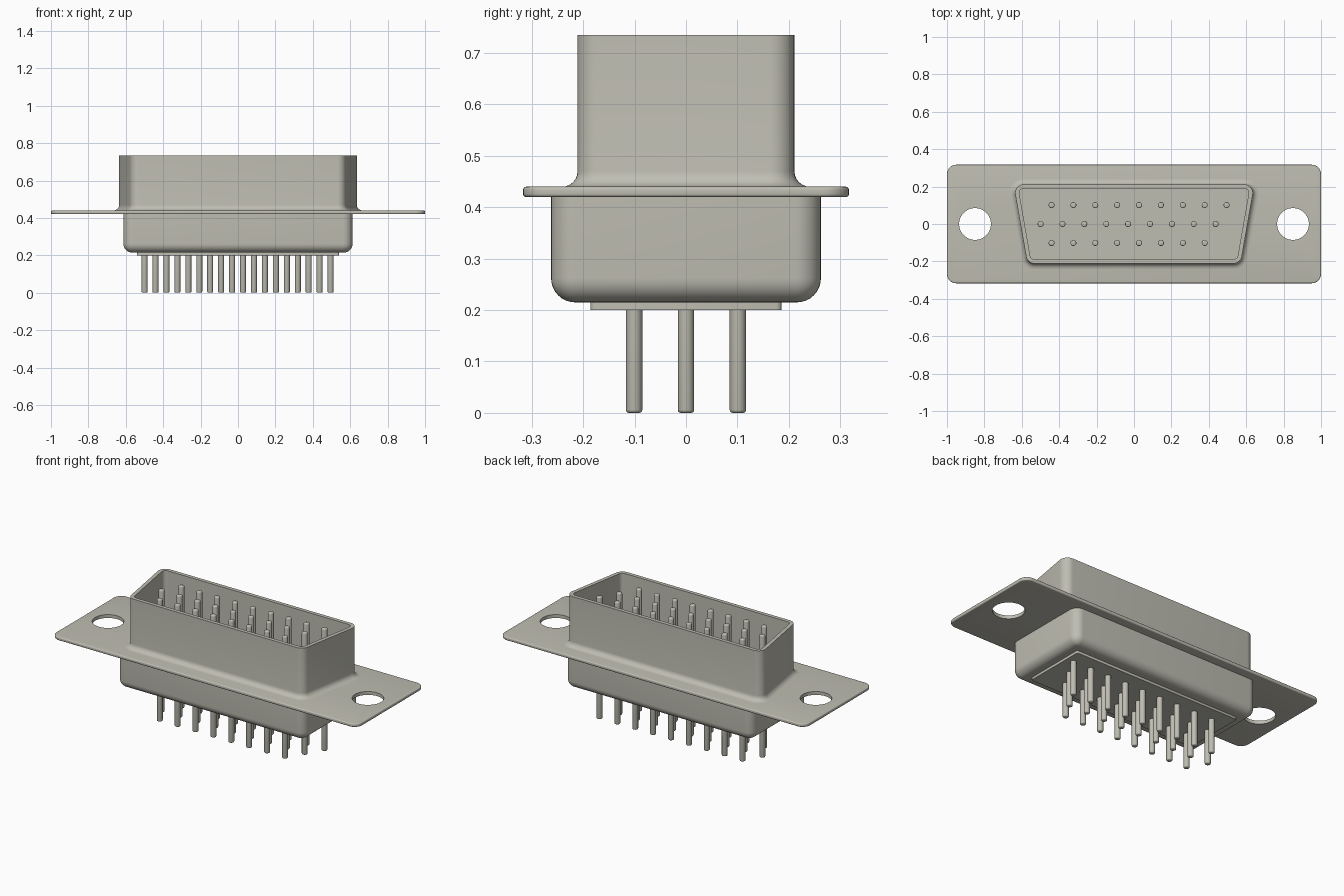
import bpy, bmesh, math
from mathutils import Vector

cube = bpy.data.objects.get("Cube")
if cube:
    bpy.data.objects.remove(cube, do_unlink=True)

metal = bpy.data.materials.new("warm grey metal")
metal.use_nodes = True
COLOUR = (0.52, 0.51, 0.445, 1)
metal.diffuse_color = COLOUR
metal.node_tree.nodes["Principled BSDF"].inputs["Base Color"].default_value = COLOUR


def rounded(corners, radius, steps=8):
    """Ring function for a convex counter-clockwise polygon with round corners."""
    pts = [Vector(c) for c in corners]
    n = len(pts)
    arcs = []
    for i in range(n):
        a = (pts[i] - pts[i - 1]).normalized()
        b = (pts[(i + 1) % n] - pts[i]).normalized()
        na, nb = Vector((a.y, -a.x)), Vector((b.y, -b.x))
        centre = pts[i] - (na + nb) * radius / (1 + na.dot(nb))
        start = math.atan2(na.y, na.x)
        sweep = (math.atan2(nb.y, nb.x) - start) % math.tau
        arcs.append((centre, start, sweep))

    def ring(offset):
        r = max(radius + offset, 0.002)
        return [(c.x + r * math.cos(s + w * k / steps), c.y + r * math.sin(s + w * k / steps))
                for c, s, w in arcs for k in range(steps + 1)]
    return ring


def circle(radius, steps=20):
    return lambda offset: [((radius + offset) * math.cos(math.tau * k / steps),
                            (radius + offset) * math.sin(math.tau * k / steps)) for k in range(steps)]


def arc(cd, cz, r, a0, a1, steps=6):
    """Profile arc as (offset, height) pairs, angles in degrees."""
    return [(cd + r * math.cos(math.radians(a0 + (a1 - a0) * k / steps)),
             cz + r * math.sin(math.radians(a0 + (a1 - a0) * k / steps))) for k in range(steps + 1)]


def loft(name, ring, profile):
    """Skin an outline through a profile of outline offsets and heights, capping both ends."""
    bm = bmesh.new()
    rings = [[bm.verts.new((x, y, z)) for x, y in ring(d)] for d, z in profile]
    for lower, upper in zip(rings, rings[1:]):
        n = len(lower)
        for i in range(n):
            j = (i + 1) % n
            bm.faces.new((lower[i], lower[j], upper[j], upper[i]))
    bm.faces.new(rings[0][::-1])
    bm.faces.new(rings[-1])
    mesh = bpy.data.meshes.new(name)
    bm.to_mesh(mesh)
    bm.free()
    mesh.materials.append(metal)
    obj = bpy.data.objects.new(name, mesh)
    bpy.context.collection.objects.link(obj)
    return obj


def smooth(obj):
    bpy.ops.object.select_all(action='DESELECT')
    obj.select_set(True)
    bpy.context.view_layer.objects.active = obj
    bpy.ops.object.shade_smooth_by_angle(angle=math.radians(35))


def rect(x, y):
    return [(-x, -y), (x, -y), (x, y), (-x, y)]


# Mounting flange with softened edges
E = 0.006
flange = loft("mounting_flange", rounded(rect(1.0, 0.317), 0.05),
              arc(-E, 0.42 + E, E, -90, 0, 4) + arc(-E, 0.44 - E, E, 0, 90, 4))

# Screw holes through both ears
for side, x in (("left", 0.85), ("right", -0.85)):
    cutter = loft(side + "_hole_cutter", circle(0.085, 48), [(0, 0.38), (0, 0.48)])
    cutter.location.x = x
    cutter.hide_render = True
    cutter.hide_set(True)
    cutter.display_type = 'WIRE'
    mod = flange.modifiers.new(side + "_hole", 'BOOLEAN')
    mod.operation = 'DIFFERENCE'
    mod.solver = 'EXACT'
    mod.object = cutter
smooth(flange)

# D-shaped shell: flared foot, straight wall, thin rim and recessed floor
WALL, FOOT = 0.022, 0.03
d_outline = [(-0.57, -0.211), (0.57, -0.211), (0.644, 0.211), (-0.644, 0.211)]
smooth(loft("d_shell", rounded(d_outline, 0.045),
            [(FOOT, 0.43)] + arc(FOOT, 0.44 + FOOT, FOOT, 270, 180)
            + [(0, 0.735), (-WALL, 0.735), (-WALL, 0.445)]))

# Rear housing with rounded bottom edge
R = 0.047
smooth(loft("rear_housing", rounded(rect(0.613, 0.2625), 0.05),
            arc(-R, 0.215 + R, R, -90, 0, 8) + [(0, 0.425)]))

# Insulator plate under the housing
smooth(loft("insulator_plate", rounded(rect(0.54, 0.186), 0.01, 3), [(0, 0.2), (0, 0.22)]))

# Three staggered rows of contact pins
PITCH, T = 0.117, 0.006
rows = (("back", 0.101, -0.441, 9), ("middle", 0.0, -0.4995, 9), ("front", -0.101, -0.441, 8))
pin_mesh = None
for row, y, x0, count in rows:
    for i in range(count):
        name = f"{row}_pin_{i + 1}"
        if pin_mesh is None:
            pin = loft(name, circle(0.016), arc(-T, T, T, -90, 0, 3) + arc(-T, 0.722 - T, T, 0, 90, 3))
            smooth(pin)
            pin_mesh = pin.data
        else:
            pin = bpy.data.objects.new(name, pin_mesh)
            bpy.context.collection.objects.link(pin)
        pin.location = (x0 + i * PITCH, y, 0)
